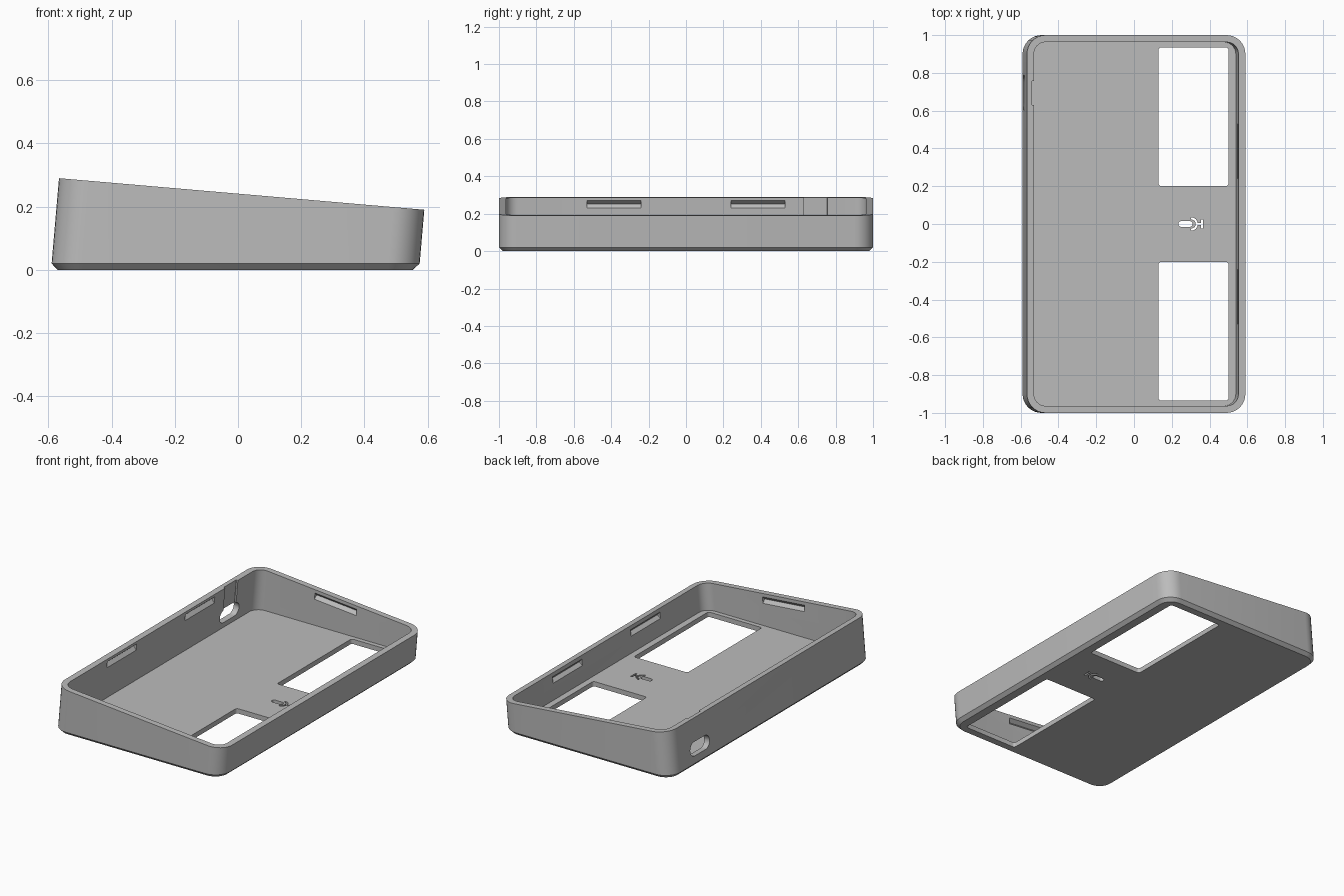
import bpy, bmesh, math
from mathutils import Matrix, Vector

cube = bpy.data.objects.get("Cube")
if cube:
    bpy.data.objects.remove(cube, do_unlink=True)

LEAN = 0.0864                 # walls stand square to the sloping rim
TILT = math.atan(LEAN)
HALF_X, HALF_Y, WALL = 0.5825, 1.0, 0.037
FLOOR = 0.03

grey = bpy.data.materials.new("plain_grey")
grey.use_nodes = True
grey.diffuse_color = (0.5, 0.5, 0.5, 1)
grey.node_tree.nodes["Principled BSDF"].inputs["Base Color"].default_value = (0.5, 0.5, 0.5, 1)


def rounded_rect(hx, hy, r, steps=8):
    """Counter-clockwise outline of a rounded rectangle."""
    pts = []
    for i, (sx, sy) in enumerate([(1, 1), (-1, 1), (-1, -1), (1, -1)]):
        for k in range(steps + 1):
            a = math.pi / 2 * (i + k / steps)
            pts.append((sx * (hx - r) + r * math.cos(a), sy * (hy - r) + r * math.sin(a)))
    return pts


def make_object(name, bm):
    bmesh.ops.remove_doubles(bm, verts=bm.verts[:], dist=1e-5)
    bmesh.ops.recalc_face_normals(bm, faces=bm.faces[:])
    mesh = bpy.data.meshes.new(name)
    bm.to_mesh(mesh)
    bm.free()
    mesh.materials.append(grey)
    obj = bpy.data.objects.new(name, mesh)
    bpy.context.collection.objects.link(obj)
    return obj


def skin(name, loops):
    """Closed solid through a stack of matching outlines."""
    bm = bmesh.new()
    rings = [[bm.verts.new(p) for p in loop] for loop in loops]
    n = len(rings[0])
    for a, b in zip(rings, rings[1:]):
        for i in range(n):
            j = (i + 1) % n
            bm.faces.new((a[i], a[j], b[j], b[i]))
    bm.faces.new(rings[0][::-1])
    bm.faces.new(rings[-1])
    return make_object(name, bm)


def ring(inset, radius, z=None):
    """Tray outline at height z, or on the sloping rim when z is None."""
    loop = []
    for u, v in rounded_rect(HALF_X - inset, HALF_Y - inset, radius):
        u -= 0.0092
        h = (0.241 - LEAN * u) / (1 + LEAN ** 2) if z is None else z
        loop.append((u + LEAN * h, v, h))
    return loop


# Tray body: chamfered base, leaning walls, sloping rim, flat floor
tray = skin("tray_case", [
    ring(0.02, 0.08, 0), ring(0, 0.1, 0.02), ring(0, 0.1),
    ring(WALL, 0.063), ring(WALL, 0.063, FLOOR)])


def cut(pts, half_depth, matrix):
    """Subtract a prism of the given outline from the tray."""
    loops = [[matrix @ Vector((x, y, s * half_depth)) for x, y in pts] for s in (-1, 1)]
    cutter = skin("cutter", loops)
    cutter.hide_render = True
    mod = tray.modifiers.new("cut", "BOOLEAN")
    mod.operation, mod.solver, mod.object = "DIFFERENCE", "EXACT", cutter
    bpy.context.view_layer.objects.active = tray
    bpy.ops.object.modifier_apply(modifier=mod.name)
    bpy.data.objects.remove(cutter, do_unlink=True)


def at(x, y, z):
    return Matrix.Translation((x, y, z))


# Two floor windows
for side in (-1, 1):
    cut(rounded_rect(0.185, 0.3675, 0.015, 4), 0.05, at(0.315, side * 0.5675, 0.01))

# Sound opening in the floor: capsule, half ring, stem and foot
cut(rounded_rect(0.038, 0.015, 0.0149), 0.05, at(0.273, 0, 0.01))
arc = [math.pi * (k / 12 - 0.5) for k in range(13)]
half_ring = [(0.035 * math.cos(a), 0.035 * math.sin(a)) for a in arc]
half_ring += [(0.024 * math.cos(a), 0.024 * math.sin(a)) for a in reversed(arc)]
cut(half_ring, 0.05, at(0.303, 0, 0.01))
foot = [(0.33, -0.005), (0.354, -0.005), (0.354, -0.024), (0.365, -0.024)]
cut(foot + [(x, -y) for x, y in reversed(foot)], 0.05, at(0, 0, 0.01))

# V-shaped snap grooves inside all four walls
diamond = [(0.02, 0), (0, 0.02), (-0.02, 0), (0, -0.02)]
lean = Matrix.Rotation(TILT, 4, "Y")
along_y = lean @ Matrix.Rotation(math.pi / 2, 4, "X")
along_x = lean @ Matrix.Rotation(math.pi / 2, 4, "Y")
for side in (-1, 1):
    cut(diamond, 0.145, at(-0.533, side * 0.385, 0.25) @ along_y)
    cut(diamond, 0.145, at(0.549, side * 0.385, 0.15) @ along_y)
    cut(diamond, 0.145, at(0, side * (HALF_Y - WALL), 0.2) @ along_x)

# Cable port through the right wall, with a shallow relief up to the rim
port = at(-0.565, 0.695, 0.105) @ lean @ Matrix.Rotation(math.pi / 2, 4, "Y")
cut(rounded_rect(0.042, 0.095, 0.0419), 0.06, port)
cut(rounded_rect(0.011, 0.063, 0.001, 1), 0.15, at(-0.533, 0.693, 0.25) @ lean)

# Smooth corners, crisp edges
bpy.ops.object.select_all(action="DESELECT")
tray.select_set(True)
bpy.context.view_layer.objects.active = tray
bpy.ops.object.shade_smooth_by_angle(angle=math.radians(30))
